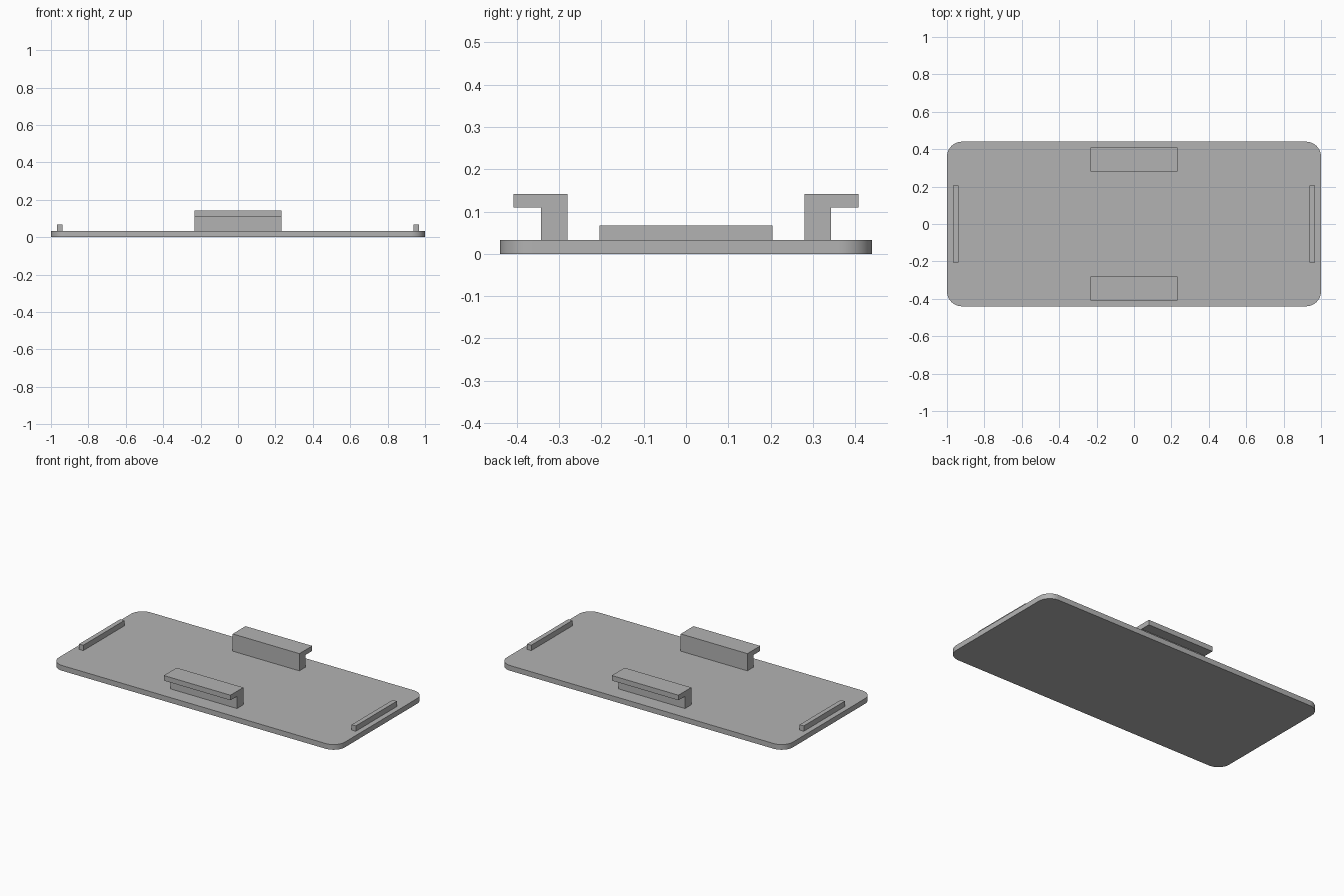
import bpy, bmesh, math
from mathutils import Vector

cube = bpy.data.objects.get("Cube")
if cube:
    bpy.data.objects.remove(cube, do_unlink=True)

# Single grey plastic colour
grey = bpy.data.materials.new("grey_plastic")
grey.use_nodes = True
colour = (0.45, 0.45, 0.45, 1)
grey.diffuse_color = colour
grey.node_tree.nodes["Principled BSDF"].inputs["Base Color"].default_value = colour

HALF_X, HALF_Y, THICK, RADIUS = 1.0, 0.44, 0.033, 0.08


def extrude(name, outline, offset):
    """Extrude a closed outline of 3D points by an offset."""
    bm = bmesh.new()
    face = bm.faces.new([bm.verts.new(p) for p in outline])
    result = bmesh.ops.extrude_face_region(bm, geom=[face], use_keep_orig=True)
    verts = [v for v in result["geom"] if isinstance(v, bmesh.types.BMVert)]
    bmesh.ops.translate(bm, verts=verts, vec=Vector(offset))
    bmesh.ops.recalc_face_normals(bm, faces=bm.faces)
    mesh = bpy.data.meshes.new(name)
    bm.to_mesh(mesh)
    bm.free()
    mesh.materials.append(grey)
    obj = bpy.data.objects.new(name, mesh)
    bpy.context.collection.objects.link(obj)
    return obj


# Base plate with rounded corners
outline = []
steps = 12
for corner, (sx, sy) in enumerate([(1, 1), (-1, 1), (-1, -1), (1, -1)]):
    for i in range(steps + 1):
        a = math.pi / 2 * (corner + i / steps)
        outline.append((sx * (HALF_X - RADIUS) + RADIUS * math.cos(a),
                        sy * (HALF_Y - RADIUS) + RADIUS * math.sin(a), 0))
plate = extrude("base_plate", outline, (0, 0, THICK))
bpy.context.view_layer.objects.active = plate
plate.select_set(True)
bpy.ops.object.shade_smooth_by_angle(angle=math.radians(30))

# Hooked clips on the long sides, lips facing outwards
hook = [(0.28, THICK), (0.343, THICK), (0.343, 0.11),
        (0.408, 0.11), (0.408, 0.142), (0.28, 0.142)]
for name, side in (("front_clip", -1), ("back_clip", 1)):
    extrude(name, [(-0.233, side * y, z) for y, z in hook], (0.466, 0, 0))

# Low ribs along the short ends
rib = [(0.938, THICK), (0.967, THICK), (0.967, 0.067), (0.938, 0.067)]
for name, side in (("right_rib", -1), ("left_rib", 1)):
    extrude(name, [(side * x, -0.205, z) for x, z in rib], (0, 0.41, 0))
